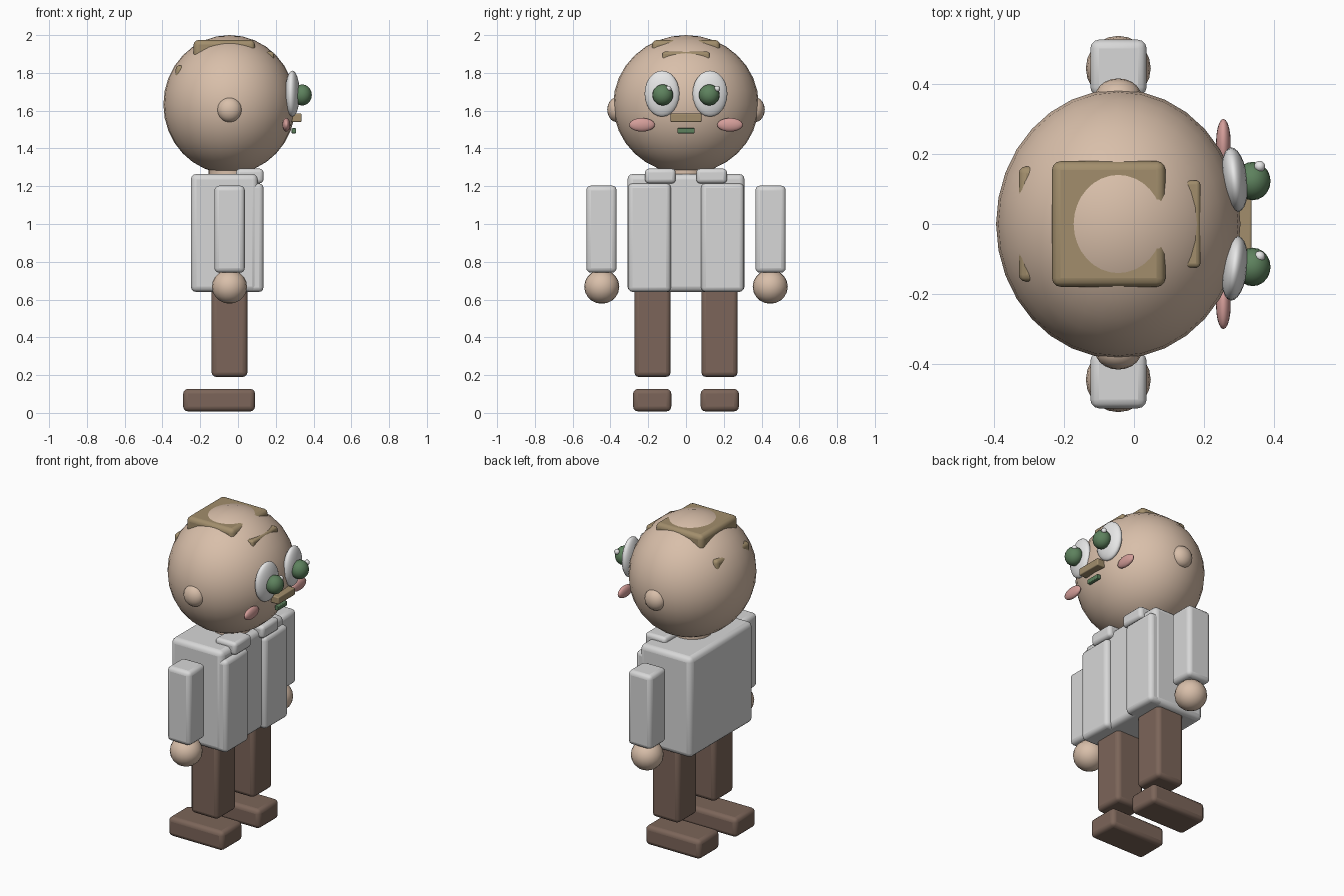
import bpy
import math

cube = bpy.data.objects.get("Cube")
if cube:
    bpy.data.objects.remove(cube, do_unlink=True)


def material(name, rgb):
    m = bpy.data.materials.new(name)
    m.use_nodes = True
    col = (*rgb, 1)
    m.diffuse_color = col
    m.node_tree.nodes["Principled BSDF"].inputs["Base Color"].default_value = col
    return m


SKIN = material("skin", (0.69, 0.52, 0.40))
SHIRT = material("shirt_white", (0.68, 0.68, 0.68))
EYE = material("eye_white", (0.80, 0.80, 0.80))
BROWN = material("trouser_brown", (0.20, 0.13, 0.10))
HAIR = material("hair_tan", (0.36, 0.27, 0.15))
GREEN = material("green", (0.11, 0.22, 0.11))
PINK = material("cheek_pink", (0.66, 0.34, 0.32))


def finish(name, mat):
    ob = bpy.context.object
    ob.name = name
    ob.data.materials.append(mat)
    return ob


def ball(name, mat, centre, radii, segments=32, turn=0):
    bpy.ops.mesh.primitive_uv_sphere_add(segments=segments, ring_count=segments // 2,
                                         location=centre, rotation=(0, 0, turn))
    bpy.context.object.scale = radii
    bpy.ops.object.shade_smooth()
    return finish(name, mat)


def box(name, mat, x, y, z, bevel=0.025):
    """Rounded box from its extent on each axis."""
    spans = (x, y, z)
    bpy.ops.mesh.primitive_cube_add(size=1, location=[sum(s) / 2 for s in spans])
    ob = finish(name, mat)
    ob.scale = [abs(s[1] - s[0]) for s in spans]
    bpy.ops.object.transform_apply(location=False, rotation=False, scale=True)
    mod = ob.modifiers.new("rounding", 'BEVEL')
    mod.width = bevel
    mod.segments = 3
    bpy.ops.object.shade_smooth_by_angle(angle=math.radians(40))
    return ob


CX = -0.045  # shared axis of head, arms, legs

# Head, neck and hair
ball("head", SKIN, (CX, 0, 1.633), (0.35, 0.385, 0.367))
bpy.ops.mesh.primitive_cylinder_add(vertices=32, radius=0.11, depth=0.2, location=(CX, 0, 1.3))
bpy.ops.object.shade_smooth_by_angle(angle=math.radians(40))
finish("neck", SKIN)
box("hair_top", HAIR, (-0.235, 0.09), (-0.18, 0.18), (1.84, 1.974))
box("hair_fringe", HAIR, (0.09, 0.19), (-0.125, 0.125), (1.80, 1.912), 0.012)
box("hair_back", HAIR, (-0.33, -0.22), (-0.165, 0.165), (1.70, 1.84), 0.02)

# Nose, mouth and torso
box("nose", HAIR, (0.28, 0.337), (-0.082, 0.082), (1.54, 1.585), 0.006)
box("mouth", GREEN, (0.284, 0.308), (-0.046, 0.046), (1.48, 1.507), 0.004)
box("torso", SHIRT, (-0.25, 0.105), (-0.31, 0.31), (0.64, 1.265), 0.03)

# Paired parts
for side, s in (("left", 1), ("right", -1)):
    def span(a, b):
        return (s * a, s * b)

    ball(side + "_ear", SKIN, (CX, s * 0.365, 1.605), (0.066, 0.052, 0.066), 20)
    ball(side + "_eye", EYE, (0.288, s * 0.127, 1.69), (0.037, 0.093, 0.122), 24, s * 0.12)
    ball(side + "_iris", GREEN, (0.34, s * 0.123, 1.683), (0.051, 0.055, 0.056), 20)
    ball(side + "_glint", EYE, (0.36, s * 0.129 + 0.036, 1.716), (0.016, 0.016, 0.016), 12)
    ball(side + "_cheek", PINK, (0.256, s * 0.233, 1.525), (0.021, 0.068, 0.036), 20)
    box(side + "_shirt_panel", SHIRT, (0.03, 0.135), span(0.08, 0.307), (0.64, 1.215))
    box(side + "_collar", SHIRT, (-0.01, 0.135), span(0.055, 0.217), (1.215, 1.293), 0.02)
    box(side + "_arm", SHIRT, (-0.125, 0.036), span(0.367, 0.528), (0.742, 1.203))
    ball(side + "_hand", SKIN, (CX, s * 0.446, 0.668), (0.093, 0.093, 0.09), 20)
    box(side + "_leg", BROWN, (-0.14, 0.05), span(0.082, 0.273), (0.19, 0.70))
    box(side + "_foot", BROWN, (-0.29, 0.09), span(0.078, 0.28), (0.008, 0.127))
